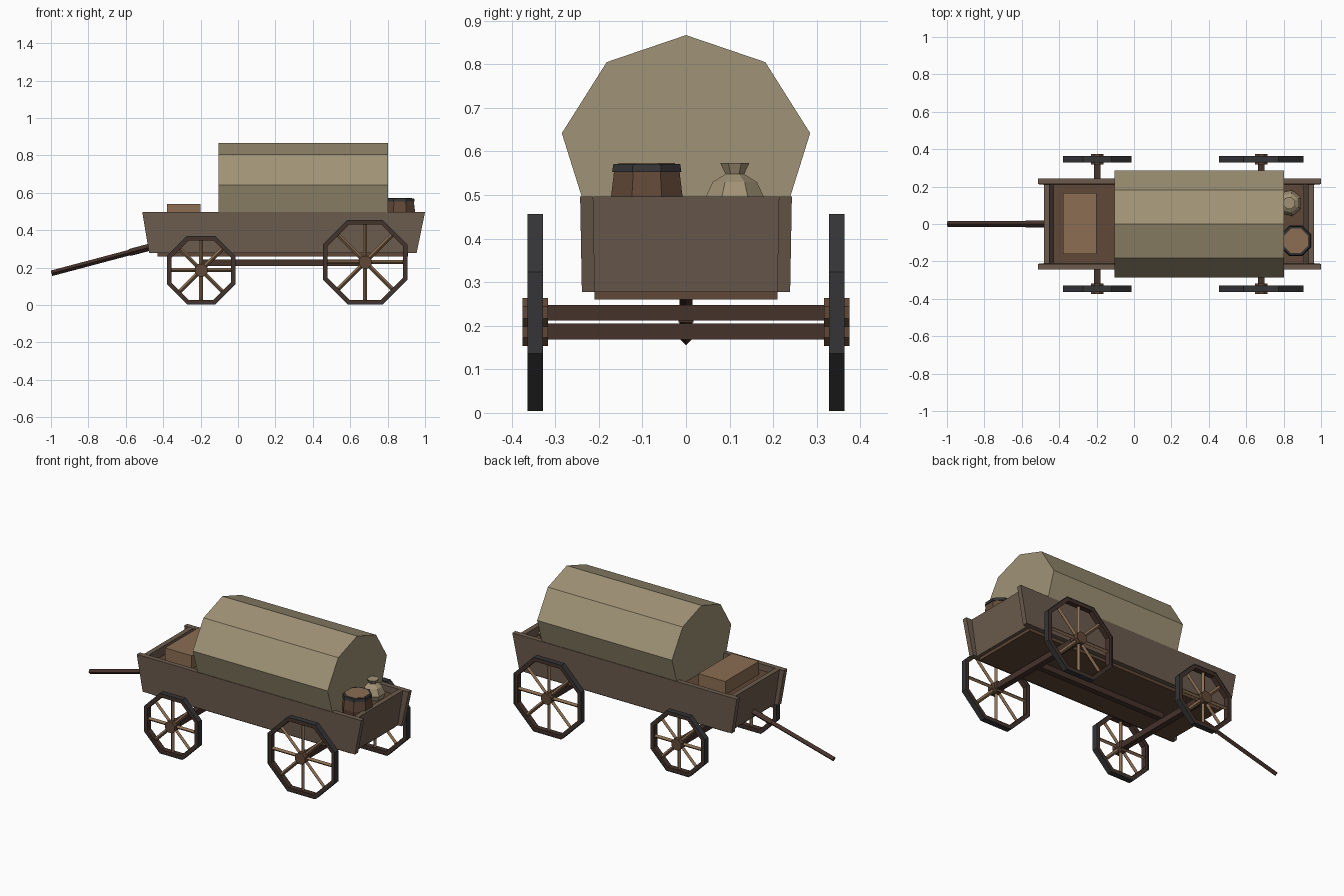
import bpy, bmesh, math
from mathutils import Vector

if "Cube" in bpy.data.objects:
    bpy.data.objects.remove(bpy.data.objects["Cube"])


def material(name, rgb):
    m = bpy.data.materials.new(name)
    m.diffuse_color = (*rgb, 1)
    m.use_nodes = True
    m.node_tree.nodes["Principled BSDF"].inputs["Base Color"].default_value = m.diffuse_color
    return m


BOARD = material("weathered_wood", (0.15, 0.105, 0.075))
BED = material("brown_wood", (0.12, 0.065, 0.038))
DARK = material("dark_wood", (0.06, 0.032, 0.024))
TAN = material("light_wood", (0.26, 0.155, 0.085))
IRON = material("iron", (0.035, 0.035, 0.038))
CANVAS = material("canvas", (0.35, 0.29, 0.18))
SACK = material("sackcloth", (0.36, 0.29, 0.18))


def finish(name, bm, mat):
    bmesh.ops.recalc_face_normals(bm, faces=bm.faces)
    me = bpy.data.meshes.new(name)
    bm.to_mesh(me)
    bm.free()
    me.materials.append(mat)
    ob = bpy.data.objects.new(name, me)
    bpy.context.collection.objects.link(ob)
    return ob


def loft(name, rings, mat, closed=False):
    """Join rings of points; cap the ends, or close the rings into a loop."""
    bm = bmesh.new()
    vs = [[bm.verts.new(p) for p in r] for r in rings]
    n = len(vs[0])
    pairs = list(zip(vs, vs[1:])) + ([(vs[-1], vs[0])] if closed else [])
    for a, b in pairs:
        for i in range(n):
            j = (i + 1) % n
            bm.faces.new((a[i], a[j], b[j], b[i]))
    if not closed:
        bm.faces.new(vs[0])
        bm.faces.new(vs[-1])
    return finish(name, bm, mat)


def box(name, x, y, z, mat):
    return loft(name, [[(x[0], y[0], h), (x[1], y[0], h), (x[1], y[1], h), (x[0], y[1], h)]
                       for h in z], mat)


def rod(name, a, b, r, mat, sides=4, turn=0.0):
    a, b = Vector(a), Vector(b)
    q = (b - a).to_track_quat('Z', 'Y')
    ang = [turn + math.tau * i / sides for i in range(sides)]
    return loft(name, [[p + q @ Vector((r * math.cos(t), r * math.sin(t), 0)) for t in ang]
                       for p in (a, b)], mat)


def lathe(name, cx, cy, profile, mat, sides=8):
    ang = [math.tau * (i + 0.5) / sides for i in range(sides)]
    return loft(name, [[(cx + r * math.cos(t), cy + r * math.sin(t), z) for t in ang]
                       for r, z in profile], mat)


# wagon bed
box("bed", (-0.43, 0.91), (-0.21, 0.21), (0.26, 0.46), BED)

# side boards
for s, side in ((-1, "right"), (1, "left")):
    outline = [(-0.475, 0.278), (0.955, 0.278), (1.0, 0.497), (-0.512, 0.497)]
    rings = [[(x, s * (y + (0.004 if z > 0.4 else 0)), z) for x, z in outline]
             for y in (0.209, 0.239)]
    loft(side + "_side_board", rings, BOARD)

# sloping end boards
for name, xb, xt, t in (("front_board", -0.45, -0.482, 0.03), ("tailgate", 0.93, 0.962, -0.03)):
    sec = [(xb, 0.278), (xb + t, 0.278), (xt + t, 0.497), (xt, 0.497)]
    loft(name, [[(x, y, z) for x, z in sec] for y in (-0.212, 0.212)], BOARD)

# canvas cover
half = [(0.228, 0.46), (0.285, 0.642), (0.182, 0.805)]
arch = half + [(0, 0.867)] + [(-y, z) for y, z in reversed(half)]
loft("canvas_cover", [[(x, y, z) for y, z in arch] for x in (-0.105, 0.803)], CANVAS)

# seat
box("seat", (-0.38, -0.20), (-0.16, 0.165), (0.46, 0.54), TAN)

# barrel with hoop and lid
lathe("barrel", 0.865, -0.09, [(0.084, 0.46), (0.089, 0.495), (0.08, 0.565)], BED)
lathe("barrel_hoop", 0.865, -0.09, [(0.086, 0.553), (0.083, 0.571)], IRON)
lathe("barrel_lid", 0.865, -0.09, [(0.07, 0.56), (0.07, 0.573)], TAN)

# tied sack
lathe("sack", 0.83, 0.112, [(0.06, 0.46), (0.071, 0.49), (0.052, 0.53), (0.022, 0.548),
                            (0.034, 0.573)], SACK, 7)

# wheels and axles
for end, cx, r in (("front", -0.197, 0.183), ("rear", 0.68, 0.226)):
    cz = r + 0.004

    def ring(name, r0, r1, y, w, mat):
        k = 1 / math.cos(math.pi / 8)
        sec = [(r0 * k, y - w), (r1 * k, y - w), (r1 * k, y + w), (r0 * k, y + w)]
        loft(name, [[(cx + q * math.cos(t), yy, cz + q * math.sin(t)) for q, yy in sec]
                    for t in (math.tau * (i + 0.5) / 8 for i in range(8))], mat, True)

    for s, side in ((-1, "right"), (1, "left")):
        tag, y = end + "_" + side, s * 0.346
        ring(tag + "_rim", r - 0.024, r - 0.006, y, 0.0165, DARK)
        ring(tag + "_tyre", r - 0.007, r, y, 0.0175, IRON)
        rod(tag + "_hub", (cx, y - 0.029, cz), (cx, y + 0.029, cz), 0.036, BED, 8, math.pi / 8)
        for i in range(8):
            a = math.tau * i / 8
            d = Vector((math.cos(a), 0, math.sin(a)))
            c = Vector((cx, y, cz))
            rod(f"{tag}_spoke_{i + 1}", c + d * 0.02, c + d * (r - 0.01), 0.011, TAN)
    box(end + "_axle", (cx - 0.018, cx + 0.018), (-0.318, 0.318), (cz - 0.018, cz + 0.018), DARK)

# centre beam and towing pole
box("centre_beam", (-0.197, 0.68), (-0.017, 0.017), (0.208, 0.243), DARK)
rod("pole", (-0.997, 0, 0.17), (-0.44, 0, 0.318), 0.015, DARK)
rod("pole_sleeve", (-0.58, 0, 0.281), (-0.44, 0, 0.318), 0.019, DARK)
